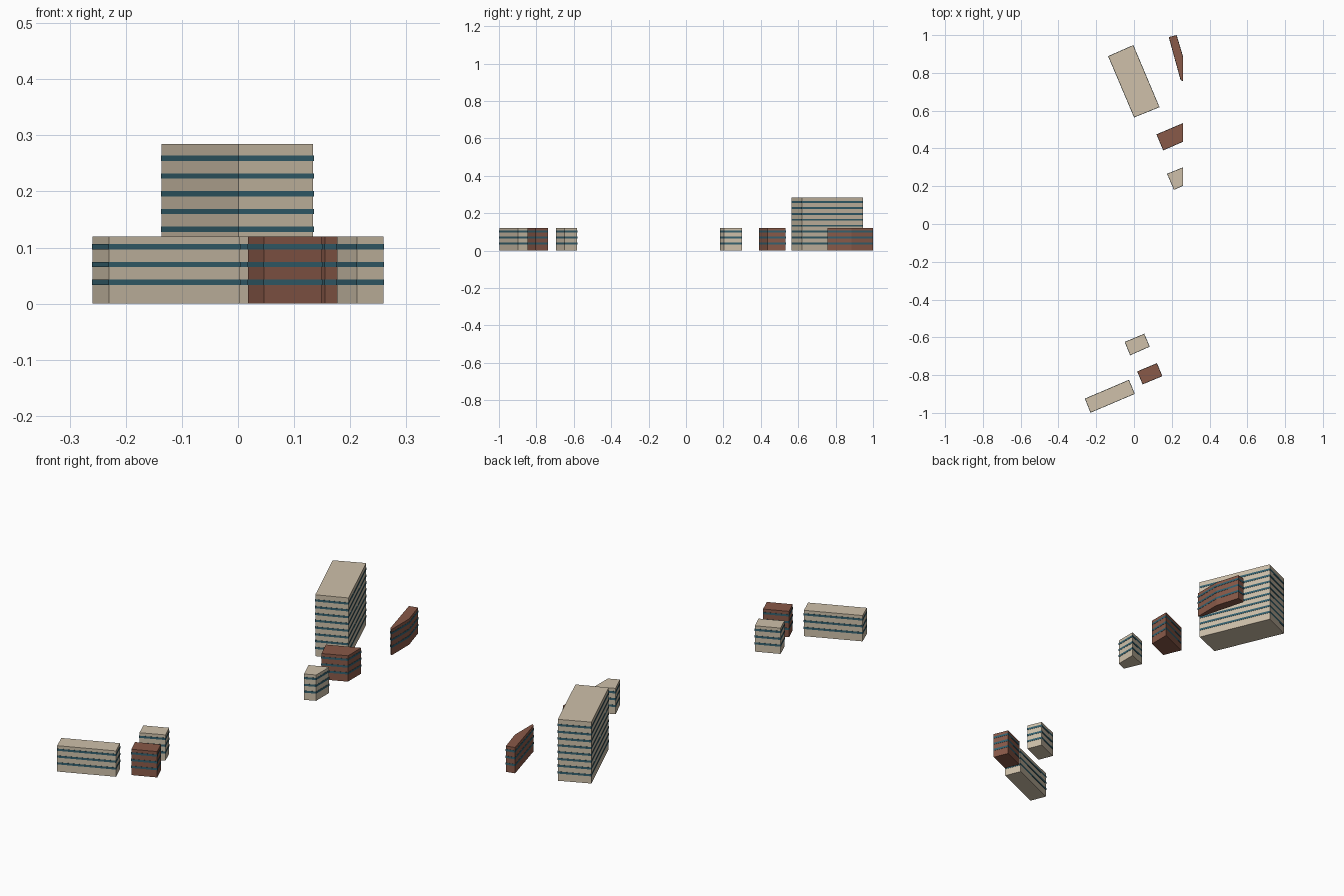
import bpy, bmesh
from mathutils import Vector

if "Cube" in bpy.data.objects:
    bpy.data.objects.remove(bpy.data.objects["Cube"])

BAND_FIRST, BAND_STEP, BAND_H, BAND_OUT = 0.0384, 0.0315, 0.0095, 0.001


def material(name, rgb):
    m = bpy.data.materials.new(name)
    m.diffuse_color = (*rgb, 1)
    m.use_nodes = True
    m.node_tree.nodes["Principled BSDF"].inputs["Base Color"].default_value = m.diffuse_color
    return m


STONE = material("stone", (0.62, 0.53, 0.40))
BRICK = material("brick", (0.25, 0.10, 0.065))
GLASS = material("glass", (0.035, 0.12, 0.16))


def offset(pts, d):
    """Mitred outward offset of a counter-clockwise outline."""
    out = []
    for i, p in enumerate(pts):
        a = (p - pts[i - 1]).normalized()
        b = (pts[(i + 1) % len(pts)] - p).normalized()
        na, nb = Vector((a.y, -a.x)), Vector((b.y, -b.x))
        out.append(p + (na + nb) * d / (1 + na.dot(nb)))
    return out


def add_prism(bm, pts, z0, z1):
    face = bm.faces.new([bm.verts.new((p.x, p.y, z0)) for p in pts])
    top = bmesh.ops.extrude_face_region(bm, geom=[face], use_keep_orig=True)["geom"]
    verts = [g for g in top if isinstance(g, bmesh.types.BMVert)]
    bmesh.ops.translate(bm, verts=verts, vec=(0, 0, z1 - z0))


def finish(bm, name, mat):
    bmesh.ops.recalc_face_normals(bm, faces=bm.faces)
    mesh = bpy.data.meshes.new(name)
    bm.to_mesh(mesh)
    bm.free()
    mesh.materials.append(mat)
    bpy.context.collection.objects.link(bpy.data.objects.new(name, mesh))


def building(name, mat, height, outline):
    pts = [Vector(p) for p in outline]
    # Solid block
    bm = bmesh.new()
    add_prism(bm, pts, 0, height)
    finish(bm, name, mat)
    # Window bands, one per storey
    bm = bmesh.new()
    ring = offset(pts, BAND_OUT)
    z = BAND_FIRST
    while z + BAND_H < height:
        add_prism(bm, ring, z - BAND_H / 2, z + BAND_H / 2)
        z += BAND_STEP
    finish(bm, name + "_window_bands", GLASS)


# Outlines run counter-clockwise; the east blocks are cut off at x = 0.259
E = 0.259
building("tower", STONE, 0.285,
         [(0.001, 0.565), (0.134, 0.619), (-0.004, 0.946), (-0.136, 0.888)])
building("east_sliver", BRICK, 0.12,
         [(0.247, 0.764), (E, 0.757), (E, 0.885), (0.225, 0.999), (0.185, 0.989)])
building("east_brick_block", BRICK, 0.12,
         [(0.155, 0.391), (E, 0.436), (E, 0.533), (0.12, 0.474)])
building("east_stone_block", STONE, 0.12,
         [(0.212, 0.182), (E, 0.203), (E, 0.299), (0.176, 0.265)])
building("south_stone_block", STONE, 0.12,
         [(-0.02, -0.694), (0.082, -0.649), (0.054, -0.582), (-0.048, -0.625)])
building("south_brick_block", BRICK, 0.12,
         [(0.046, -0.848), (0.149, -0.805), (0.121, -0.738), (0.018, -0.781)])
building("south_long_block", STONE, 0.12,
         [(-0.23, -0.998), (0.003, -0.899), (-0.027, -0.826), (-0.259, -0.925)])
